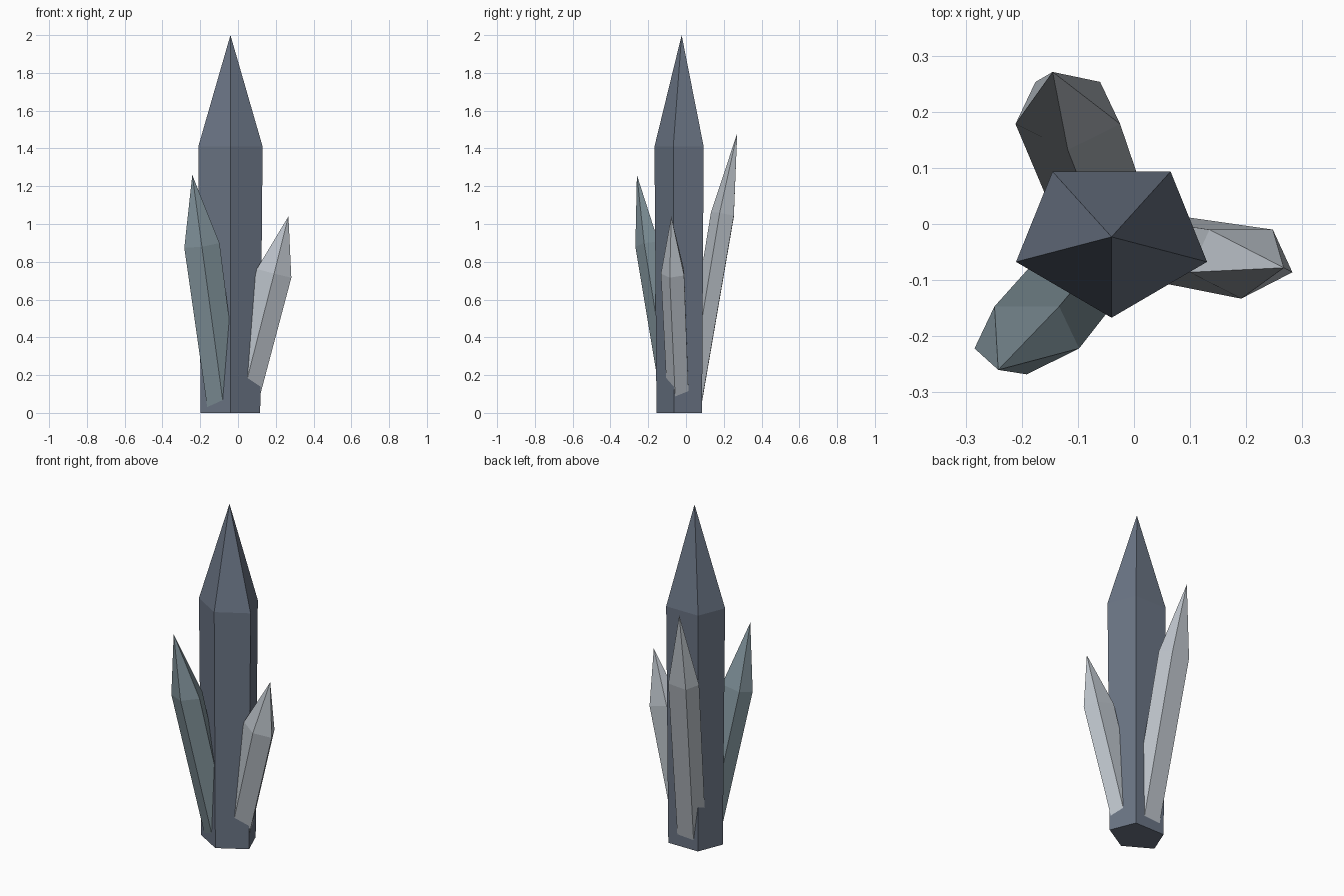
import bpy
import bmesh
import math
from mathutils import Vector

if "Cube" in bpy.data.objects:
    bpy.data.objects.remove(bpy.data.objects["Cube"])


def material(name, rgb):
    m = bpy.data.materials.new(name)
    m.diffuse_color = (*rgb, 1.0)
    m.use_nodes = True
    m.node_tree.nodes["Principled BSDF"].inputs["Base Color"].default_value = m.diffuse_color
    return m


dark = material("dark_slate", (0.144, 0.175, 0.231))
teal = material("teal_grey", (0.23, 0.305, 0.342))
pale = material("pale_grey", (0.50, 0.54, 0.585))


def crystal(name, base, shoulder, tip, rx, ry, mat):
    """Five-sided shard: narrow base ring, shoulder ring and pointed tip."""
    base, shoulder, tip = Vector(base), Vector(shoulder), Vector(tip)
    axis = (tip - base).normalized()
    bm = bmesh.new()

    def ring(center, scale):
        verts = []
        for i in range(5):
            a = -math.pi / 2 + i * math.tau / 5
            x, y = rx * scale * math.cos(a), ry * scale * math.sin(a)
            # keep the ring square to the leaning axis
            z = -(axis.x * x + axis.y * y) / axis.z
            verts.append(bm.verts.new(center + Vector((x, y, z))))
        return verts

    low, high = ring(base, 0.925), ring(shoulder, 1.0)
    point = bm.verts.new(tip)
    bm.faces.new(low[::-1])
    for i in range(5):
        j = (i + 1) % 5
        bm.faces.new((low[i], low[j], high[j], high[i]))
        bm.faces.new((high[i], high[j], point))
    mesh = bpy.data.meshes.new(name)
    bm.to_mesh(mesh)
    bm.free()
    mesh.materials.append(mat)
    obj = bpy.data.objects.new(name, mesh)
    bpy.context.collection.objects.link(obj)
    return obj


# Tall upright crystal
crystal("main_crystal", (-0.04, -0.023, 0), (-0.04, -0.023, 1.41),
        (-0.04, -0.023, 2.0), 0.179, 0.144, dark)

# Three smaller crystals leaning outwards from its foot
crystal("front_left_crystal", (-0.074, -0.062, 0.025), (-0.191, -0.201, 0.89),
        (-0.242, -0.26, 1.26), 0.098, 0.067, teal)
crystal("back_left_crystal", (-0.053, 0.027, 0.025), (-0.118, 0.199, 1.05),
        (-0.145, 0.271, 1.48), 0.098, 0.067, pale)
crystal("right_crystal", (0.009, -0.034, 0.027), (0.191, -0.065, 0.74),
        (0.267, -0.078, 1.04), 0.096, 0.068, pale)
